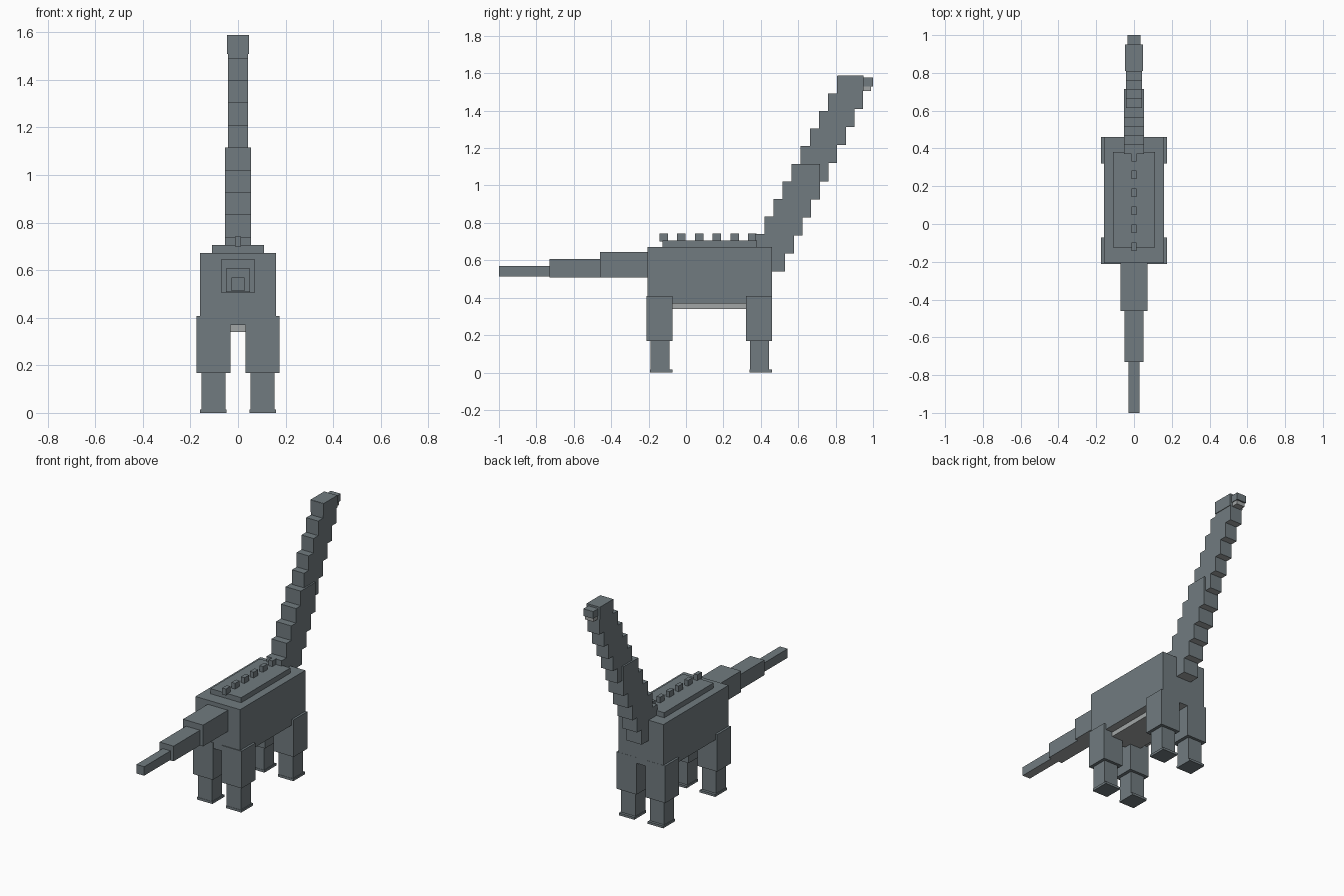
import bpy

if "Cube" in bpy.data.objects:
    bpy.data.objects.remove(bpy.data.objects["Cube"])


def material(name, rgb):
    m = bpy.data.materials.new(name)
    m.diffuse_color = (*rgb, 1)
    m.use_nodes = True
    m.node_tree.nodes["Principled BSDF"].inputs["Base Color"].default_value = m.diffuse_color
    return m


GREY = material("slate grey", (0.165, 0.198, 0.214))
PALE = material("pale underside", (0.36, 0.38, 0.38))


def box(name, x, y, z, pale_below=False, mat=GREY):
    """Box spanning the (min, max) pairs; optionally a pale bottom face."""
    bpy.ops.mesh.primitive_cube_add(size=1)
    ob = bpy.context.object
    ob.name = name
    me = ob.data
    for v in me.vertices:
        v.co = [sum(r) / 2 + c * (r[1] - r[0]) for r, c in zip((x, y, z), v.co)]
    me.materials.append(mat)
    if pale_below:
        me.materials.append(PALE)
        for p in me.polygons:
            if p.normal.z < -0.9:
                p.material_index = 1
    return ob


def centred(name, half, y, z, **kw):
    return box(name, (-half, half), y, z, **kw)


# Torso, belly and raised back
centred("torso", 0.16, (-0.207, 0.46), (0.37, 0.672), pale_below=True)
centred("belly", 0.11, (-0.12, 0.38), (0.34, 0.371), mat=PALE)
centred("back_ridge", 0.11, (-0.125, 0.38), (0.67, 0.705))

# Row of small spines
for i in range(6):
    y = -0.12 + 0.095 * i
    centred(f"spine_{i + 1}", 0.013, (y - 0.023, y + 0.023), (0.70, 0.742))

# Tapering tail
centred("tail_base", 0.072, (-0.46, -0.205), (0.507, 0.645), pale_below=True)
centred("tail_middle", 0.05, (-0.73, -0.459), (0.508, 0.606), pale_below=True)
centred("tail_tip", 0.028, (-1.0, -0.729), (0.512, 0.57), pale_below=True)

# Stepped neck, thicker in its lower half
for i in range(10):
    centred(f"neck_{i + 1}", 0.054 if i < 5 else 0.043,
            (0.37 + 0.0487 * i, 0.53 + 0.0464 * i),
            (0.54 + 0.0965 * i, 0.74 + 0.094 * i), pale_below=True)

# Head, snout and jaw
centred("head", 0.047, (0.81, 0.949), (1.508, 1.588), pale_below=True)
centred("snout", 0.035, (0.945, 1.0), (1.53, 1.576))
centred("jaw", 0.03, (0.945, 0.99), (1.505, 1.531), mat=PALE)

# Legs: thigh, shin and a low foot reaching forward
for end, y in (("hind", -0.212), ("front", 0.32)):
    for side, s in (("left", -1), ("right", 1)):
        def span(a, b):
            return tuple(sorted((s * a, s * b)))
        n = f"{end}_{side}"
        box(n + "_thigh", span(0.031, 0.174), (y, y + 0.141), (0.168, 0.408))
        box(n + "_shin", span(0.052, 0.154), (y + 0.021, y + 0.123), (0.004, 0.17))
        box(n + "_foot", span(0.048, 0.159), (y + 0.019, y + 0.14), (0, 0.015))
